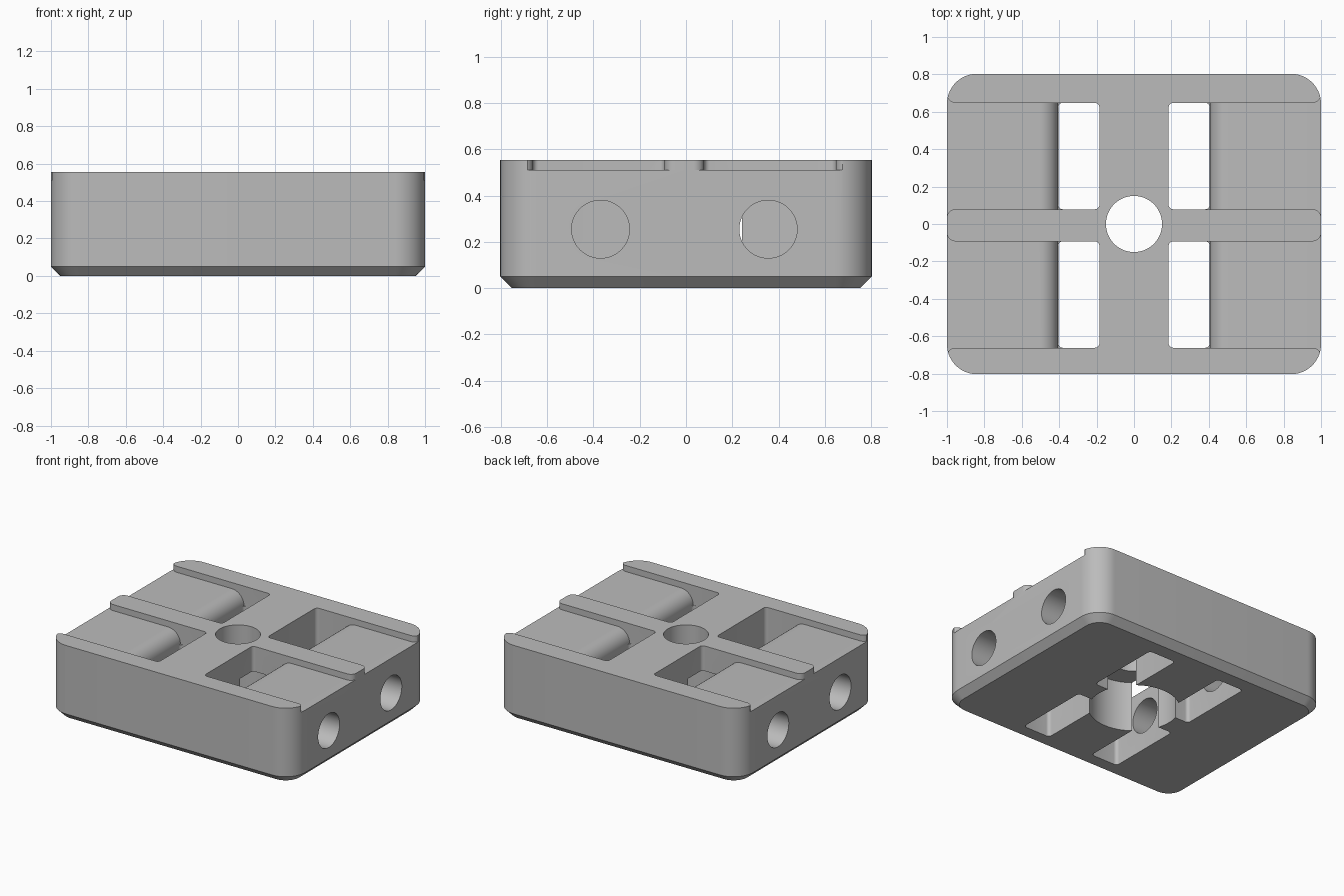
import bpy, bmesh, math
from mathutils import Vector

cube = bpy.data.objects.get("Cube")
if cube:
    bpy.data.objects.remove(cube, do_unlink=True)

HALF_Y, HEIGHT, CHAMFER, CORNER = 0.803, 0.555, 0.05, 0.16
FLOOR = 0.51             # channel floor height
SLOT_IN, SLOT_OUT = 0.185, 0.405
SHIFT = -0.007           # channels sit slightly off centre

gray = bpy.data.materials.new("light_gray")
gray.use_nodes = True
gray.diffuse_color = (0.5, 0.5, 0.5, 1)
gray.node_tree.nodes["Principled BSDF"].inputs["Base Color"].default_value = (0.5, 0.5, 0.5, 1)


def make_object(name, bm):
    bmesh.ops.recalc_face_normals(bm, faces=bm.faces)
    mesh = bpy.data.meshes.new(name)
    bm.to_mesh(mesh)
    bm.free()
    mesh.materials.append(gray)
    obj = bpy.data.objects.new(name, mesh)
    bpy.context.collection.objects.link(obj)
    return obj


def arc(cx, cy, r, start, end, steps=10):
    angles = [math.radians(start + (end - start) * i / steps) for i in range(steps + 1)]
    return [(cx + r * math.cos(a), cy + r * math.sin(a)) for a in angles]


def rounded_rect(x0, x1, y0, y1, r, steps=10):
    return (arc(x1 - r, y1 - r, r, 0, 90, steps) + arc(x0 + r, y1 - r, r, 90, 180, steps)
            + arc(x0 + r, y0 + r, r, 180, 270, steps) + arc(x1 - r, y0 + r, r, 270, 360, steps))


def prism(name, outline, low, high, axis="z"):
    """Extrude an outline along an axis; the outline lies in the other two axes."""
    place = {"x": lambda a, b, h: (h, a, b),
             "y": lambda a, b, h: (a, h, b),
             "z": lambda a, b, h: (a, b, h)}[axis]
    bm = bmesh.new()
    face = bm.faces.new([bm.verts.new(place(a, b, low)) for a, b in outline])
    top = bmesh.ops.extrude_face_region(bm, geom=[face])
    move = Vector(place(0, 0, high - low))
    bmesh.ops.translate(bm, vec=move, verts=[v for v in top["geom"] if isinstance(v, bmesh.types.BMVert)])
    return make_object(name, bm)


def circle(cx, cy, r):
    return arc(cx, cy, r, 0, 360, 64)[:-1]


# Block: rounded rectangle with a chamfered underside
def block():
    bm = bmesh.new()
    rings = []
    for z, inset in ((0, CHAMFER), (CHAMFER, 0), (HEIGHT, 0)):
        pts = rounded_rect(inset - 1, 1 - inset, inset - HALF_Y, HALF_Y - inset, CORNER - inset, 14)
        rings.append([bm.verts.new((x, y, z)) for x, y in pts])
    bm.faces.new(rings[0])
    bm.faces.new(rings[-1])
    for a, b in zip(rings, rings[1:]):
        for i in range(len(a)):
            j = (i + 1) % len(a)
            bm.faces.new((a[i], a[j], b[j], b[i]))
    return make_object("clamp_block", bm)


body = block()

# Centre bore and the wider recess below it
cutters = [prism("centre_bore_cutter", circle(0, 0, 0.15), -0.1, 0.7),
           prism("recess_cutter", circle(0, 0, 0.305), -0.1, 0.37)]

# Four quarters: slot, channel with flared mouth, rounded lip and side hole
for sx in (-1, 1):
    for sy in (-1, 1):
        y0, y1 = sorted((SHIFT + sy * 0.0855, SHIFT + sy * 0.655))
        yc = SHIFT + sy * 0.3625
        flip = lambda pts: [(sx * a, b) for a, b in pts]

        slot = rounded_rect(SLOT_IN, SLOT_OUT, y0, y1, 0.025, 6)
        cutters.append(prism("slot_cutter", flip(slot), -0.1, 0.7))

        r = 0.045
        channel = ([(0.38, y0)] + arc(1 - r, y0 - r, r, 90, 0) + [(1.1, y0 - r), (1.1, y1 + r)]
                   + arc(1 - r, y1 + r, r, 0, -90) + [(0.38, y1)])
        cutters.append(prism("channel_cutter", flip(channel), FLOOR, 0.7))

        r = 0.1
        lip = [(0.38, FLOOR - r)] + arc(SLOT_OUT + r, FLOOR - r, r, 180, 90, 14) + [(SLOT_OUT + r, 0.7), (0.38, 0.7)]
        cutters.append(prism("lip_cutter", flip(lip), y0, y1, "y"))

        ends = sorted((sx * 0.3, sx * 1.1))
        cutters.append(prism("side_hole_cutter", circle(yc, 0.255, 0.125), ends[0], ends[1], "x"))

# Cut everything out of the block, then remove the cutters
for cutter in cutters:
    mod = body.modifiers.new(cutter.name, "BOOLEAN")
    mod.operation = "DIFFERENCE"
    mod.solver = "EXACT"
    mod.object = cutter
    cutter.hide_render = True

bpy.context.view_layer.update()
result = bpy.data.meshes.new_from_object(body.evaluated_get(bpy.context.evaluated_depsgraph_get()))
body.modifiers.clear()
body.data = result
for cutter in cutters:
    bpy.data.objects.remove(cutter, do_unlink=True)

bpy.ops.object.select_all(action="DESELECT")
body.select_set(True)
bpy.context.view_layer.objects.active = body
bpy.ops.object.shade_smooth_by_angle(angle=math.radians(30))
